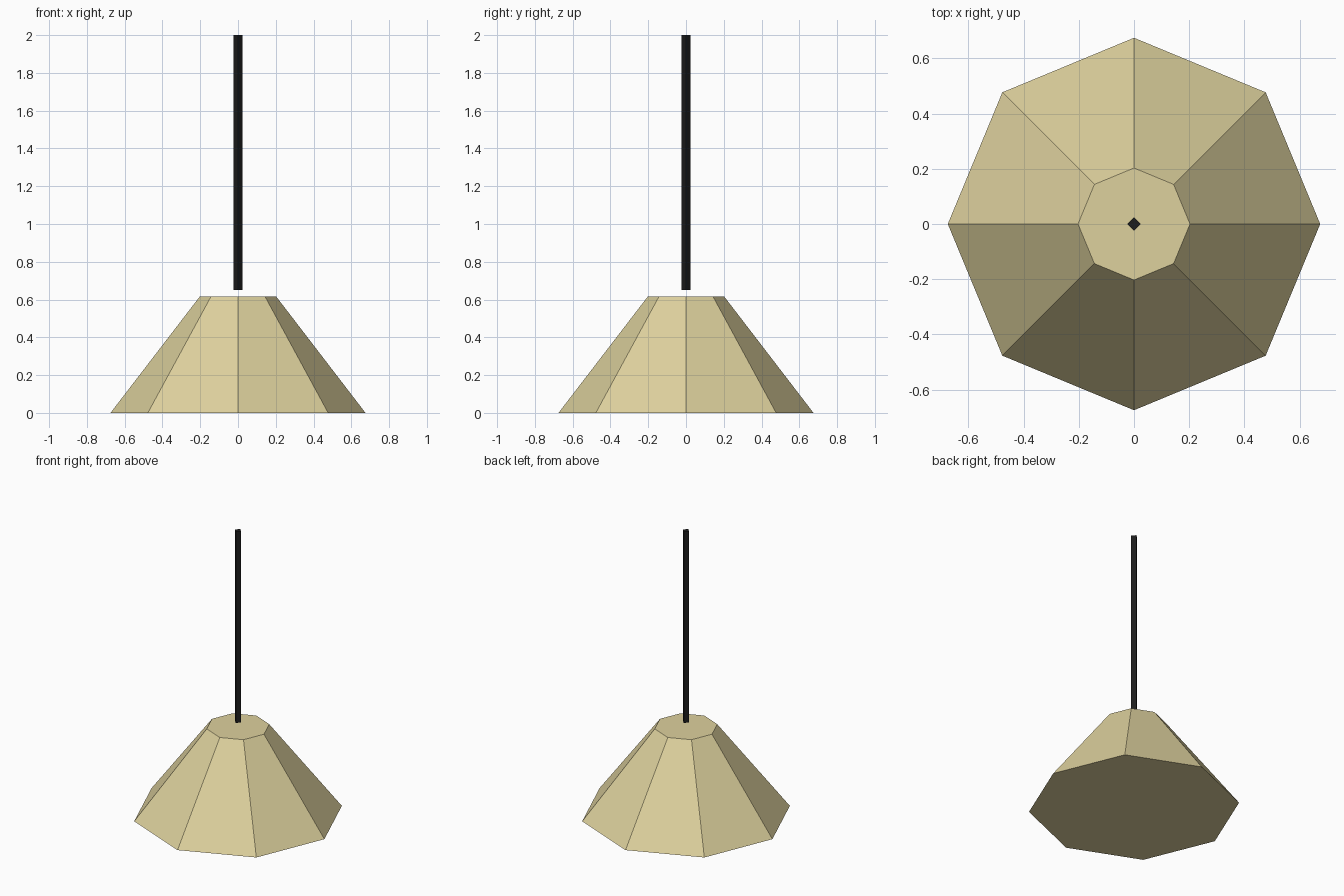
import bpy

if "Cube" in bpy.data.objects:
    bpy.data.objects.remove(bpy.data.objects["Cube"])


def material(name, rgb):
    mat = bpy.data.materials.new(name)
    mat.diffuse_color = (*rgb, 1.0)
    mat.use_nodes = True
    mat.node_tree.nodes["Principled BSDF"].inputs["Base Color"].default_value = mat.diffuse_color
    return mat


def prism(name, sides, r_bottom, r_top, z_bottom, z_top, mat):
    """Flat-faced tapered prism with corners on the x and y axes."""
    bpy.ops.mesh.primitive_cone_add(
        vertices=sides, radius1=r_bottom, radius2=r_top,
        depth=z_top - z_bottom, end_fill_type='NGON',
        location=(0, 0, (z_bottom + z_top) / 2))
    obj = bpy.context.object
    obj.name = name
    obj.data.materials.append(mat)
    return obj


cream = material("cream", (0.73, 0.64, 0.34))
black = material("black", (0.012, 0.012, 0.012))

# Octagonal lamp shade, closed top and bottom
prism("lamp_shade", 8, 0.675, 0.203, 0.0, 0.615, cream)

# Thin square hanging rod, floating just above the shade
prism("hanging_rod", 4, 0.025, 0.025, 0.65, 2.0, black)
